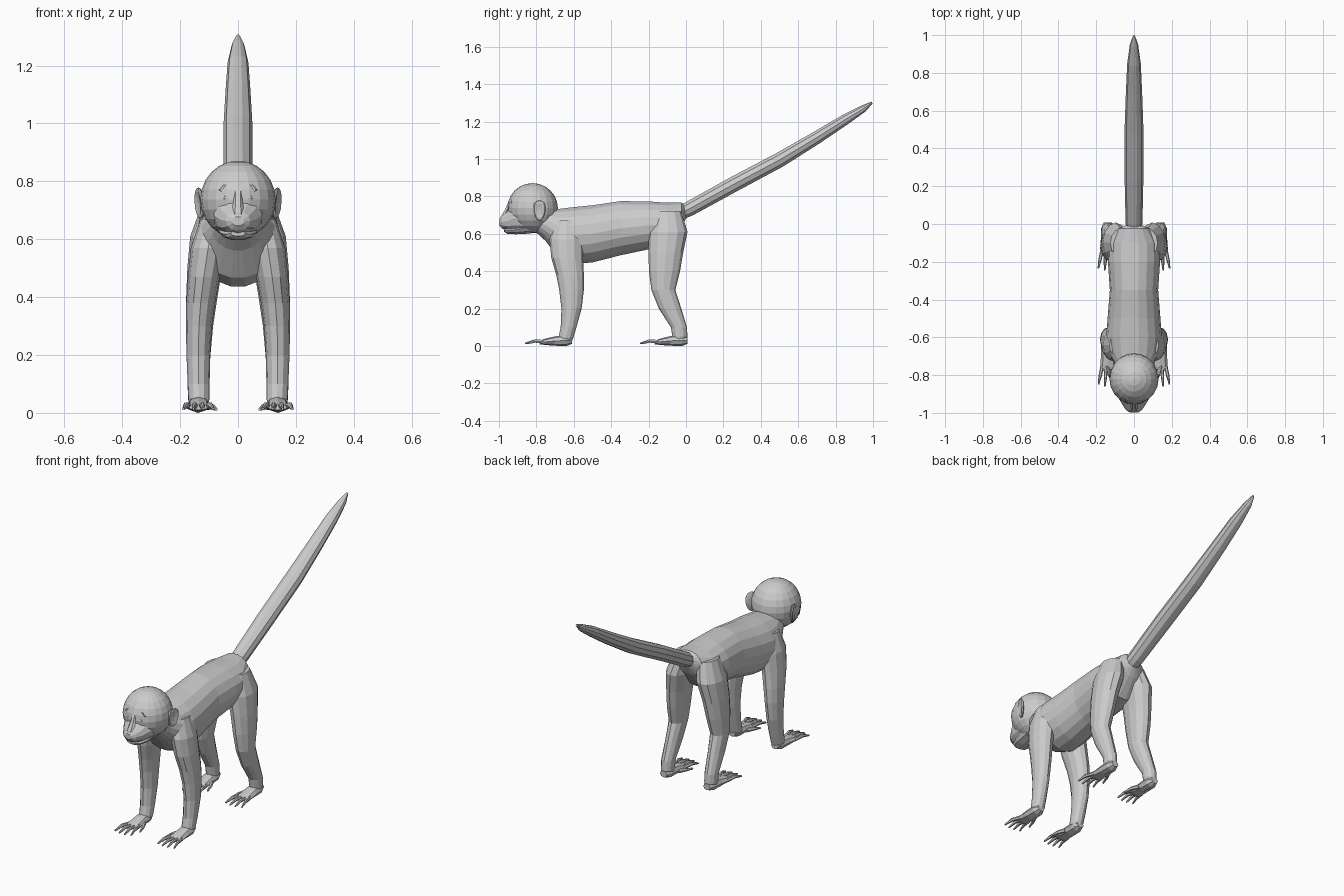
import bpy, bmesh
from math import sin, cos, pi, radians
from mathutils import Vector


def add_loft(bm, rings, tilt, n):
    # rings: (x, y, z, half width, half depth); tilt turns the section about x
    v_axis = Vector((0, cos(radians(tilt)), sin(radians(tilt))))
    loops = []
    for x, y, z, rx, rv in rings:
        loops.append([bm.verts.new(Vector((x, y, z))
                      + Vector((rx * cos(2 * pi * i / n), 0, 0))
                      + v_axis * rv * sin(2 * pi * i / n)) for i in range(n)])
    for a, b in zip(loops, loops[1:]):
        for i in range(n):
            j = (i + 1) % n
            bm.faces.new((a[i], a[j], b[j], b[i]))
    bm.faces.new(loops[0])
    bm.faces.new(loops[-1])


def finish(name, bm, mirror=False):
    bmesh.ops.recalc_face_normals(bm, faces=bm.faces[:])
    me = bpy.data.meshes.new(name)
    bm.to_mesh(me)
    bm.free()
    ob = bpy.data.objects.new(name, me)
    bpy.context.collection.objects.link(ob)
    if mirror:
        ob.modifiers.new("mirror", 'MIRROR')
    return ob


def loft(name, rings, tilt=0, n=12, mirror=False):
    bm = bmesh.new()
    add_loft(bm, rings, tilt, n)
    return finish(name, bm, mirror)


def ball(name, loc, size, u=12, v=8, mirror=False):
    bm = bmesh.new()
    bmesh.ops.create_uvsphere(bm, u_segments=u, v_segments=v, radius=1)
    for w in bm.verts:
        w.co = Vector([c + s * k for c, s, k in zip(loc, size, w.co)])
    return finish(name, bm, mirror)


# Torso with neck
body = loft("body", [
    (0, .0, .715, .03, .035), (0, -.025, .70, .085, .068), (0, -.1, .65, .135, .118),
    (0, -.2, .645, .138, .13), (0, -.35, .63, .128, .147), (0, -.5, .6, .14, .155),
    (0, -.6, .59, .148, .155), (0, -.68, .6, .135, .135), (0, -.75, .645, .095, .085),
    (0, -.81, .68, .07, .065)], tilt=90, n=18)

# Limbs and tail, fused into the torso
front_leg = loft("front_leg", [
    (.085, -.64, .67, .045, .06), (.103, -.64, .57, .06, .09), (.118, -.635, .47, .055, .085),
    (.129, -.62, .38, .05, .074), (.135, -.612, .3, .045, .066), (.137, -.612, .2, .041, .054),
    (.136, -.628, .1, .038, .042), (.135, -.642, .045, .036, .04),
    (.135, -.645, .015, .028, .03)], mirror=True)
hind_leg = loft("hind_leg", [
    (.07, -.1, .72, .055, .075), (.097, -.097, .61, .068, .105), (.115, -.108, .5, .06, .093),
    (.125, -.115, .4, .054, .083), (.132, -.121, .3, .046, .064), (.135, -.085, .2, .04, .06),
    (.138, -.038, .1, .036, .043), (.138, -.032, .05, .035, .04),
    (.138, -.04, .01, .026, .028)], mirror=True)
tail = loft("tail", [
    (0, -.06, .695, .04, .035), (0, .02, .735, .045, .042), (0, .25, .862, .05, .043),
    (0, .5, .995, .05, .042), (0, .7, 1.115, .043, .036), (0, .85, 1.21, .036, .03),
    (0, .95, 1.27, .022, .02), (0, .995, 1.302, .006, .006)], tilt=120, n=10)
for part in (front_leg, hind_leg, tail):
    m = body.modifiers.new("union", 'BOOLEAN')
    m.operation, m.solver, m.object = 'UNION', 'EXACT', part
dg = bpy.context.evaluated_depsgraph_get()
fused = bpy.data.meshes.new_from_object(body.evaluated_get(dg))
body.modifiers.clear()
body.data = fused
for part in (front_leg, hind_leg, tail):
    bpy.data.objects.remove(part)


# Hands and feet: a palm, four spread digits and a thumb
def paw(name, x, heel, length, high):
    bm = bmesh.new()
    k = heel - length * .58
    add_loft(bm, [(x, heel, .03, .022, .018), (x, heel - .03, high * .5, .036, high * .5),
                  (x, heel - length * .35, high * .45, .038, high * .42),
                  (x, k, .022, .042, .016), (x, k - .02, .02, .036, .01)], 90, 8)
    for i in range(4):
        s = i - 1.5
        tip = k - length * (.42 - .04 * abs(s))
        add_loft(bm, [(x + s * .02, k + .01, .022, .010, .011),
                      (x + s * .028, (k + tip) / 2, .027, .009, .010),
                      (x + s * .034, tip, .014, .004, .005)], 90, 6)
    add_loft(bm, [(x - .03, k + .06, .022, .012, .013), (x - .05, k + .02, .02, .01, .01),
                  (x - .062, k - .025, .012, .005, .005)], 90, 6)
    return finish(name, bm, True)


paw("hand", .137, -.61, .255, .06)
paw("foot", .138, .008, .26, .062)

# Head: skull, muzzle, jaw
ball("skull", (0, -.82, .737), (.13, .135, .134), 20, 12)
loft("muzzle", [(0, -.85, .69, .095, .09), (0, -.92, .683, .083, .075),
                (0, -.955, .668, .062, .056), (0, -.985, .663, .042, .034),
                (0, -.998, .662, .022, .016)], tilt=90, n=12)
loft("jaw", [(0, -.83, .635, .07, .035), (0, -.91, .622, .062, .026),
             (0, -.955, .617, .045, .018), (0, -.972, .62, .025, .01)], tilt=90, n=10)

# Face details
loft("lips", [(0, -.955, .638, .056, .009), (0, -.972, .637, .045, .008),
              (0, -.984, .637, .025, .005)], tilt=90, n=10)
loft("nose_bridge", [(0, -.935, .775, .016, .015), (0, -.955, .73, .016, .014),
                     (0, -.978, .69, .022, .016), (0, -.982, .672, .016, .012)], n=6)
loft("brow", [(.012, -.935, .772, .016, .018), (.04, -.936, .772, .022, .018),
              (.062, -.92, .768, .012, .012)], tilt=90, n=6, mirror=True)
ball("eye", (.036, -.938, .742), (.017, .012, .011), 8, 6, mirror=True)

# Ears: flattened rounded flaps with a dished outer face
bm = bmesh.new()
bmesh.ops.create_uvsphere(bm, u_segments=10, v_segments=8, radius=1)
for w in bm.verts:
    x, y, z = w.co
    dish = .014 * max(0, 1 - 1.4 * (y * y + z * z)) if x > 0 else 0
    w.co = (.133 + .014 * x - dish + .012 * y + .004 * z,
            -.783 + .034 * y * (1 + .25 * z), .725 + .054 * z)
finish("ear", bm, True)
